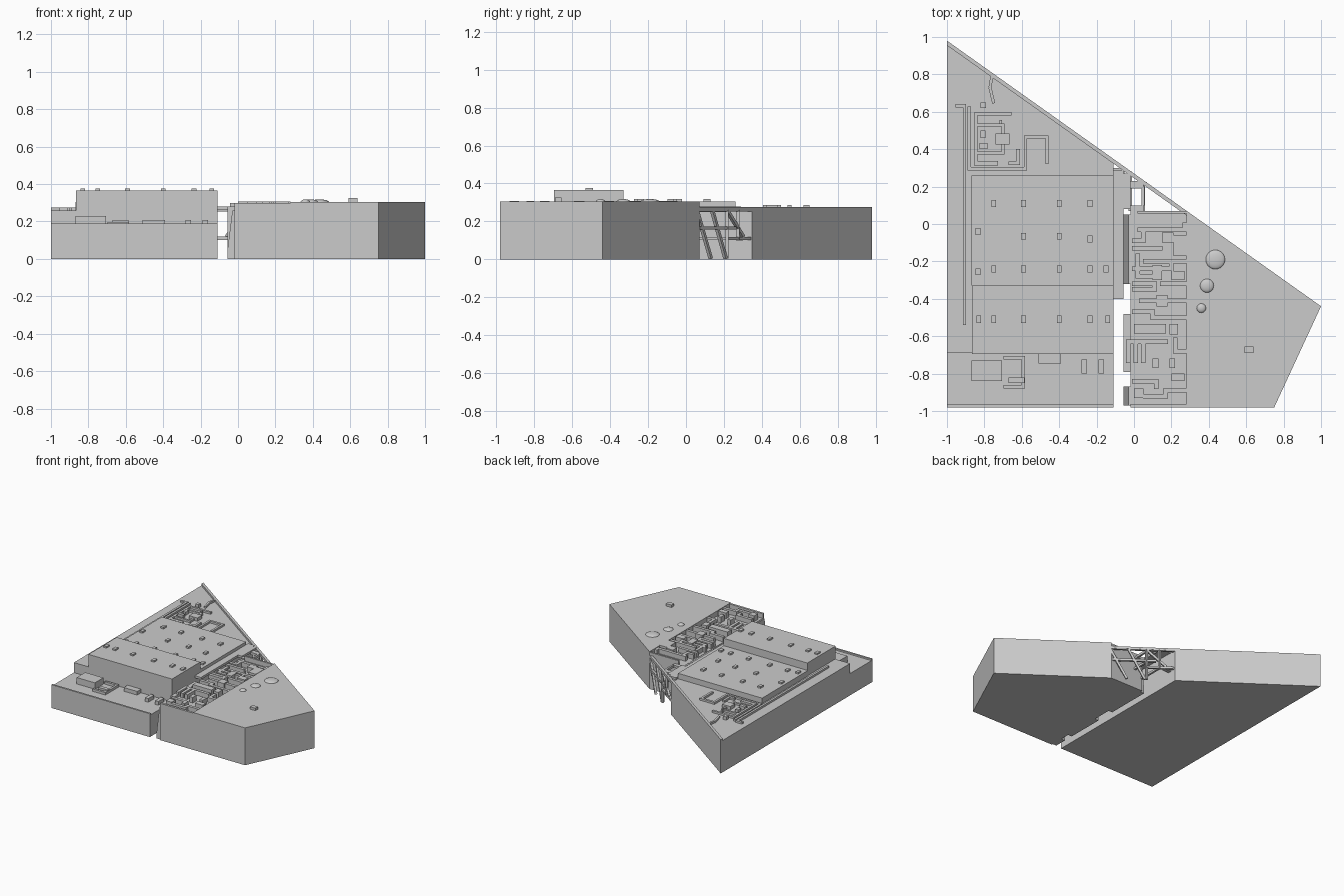
import bpy, bmesh, math
from mathutils import Vector


def finish(name, bm):
    bmesh.ops.recalc_face_normals(bm, faces=bm.faces)
    me = bpy.data.meshes.new(name)
    bm.to_mesh(me)
    bm.free()
    ob = bpy.data.objects.new(name, me)
    bpy.context.collection.objects.link(ob)
    return ob


def add_prism(bm, pts, z0, z1):
    lo = [bm.verts.new((x, y, z0)) for x, y in pts]
    hi = [bm.verts.new((x, y, z1)) for x, y in pts]
    bm.faces.new(lo[::-1])
    bm.faces.new(hi)
    n = len(pts)
    for i in range(n):
        j = (i + 1) % n
        bm.faces.new((lo[i], lo[j], hi[j], hi[i]))


def prism(name, pts, z0, z1):
    bm = bmesh.new()
    add_prism(bm, pts, z0, z1)
    return finish(name, bm)


def rect(x0, x1, y0, y1):
    return [(x0, y0), (x1, y0), (x1, y1), (x0, y1)]


def boxes(name, rects, z0, z1):
    bm = bmesh.new()
    for r in rects:
        add_prism(bm, rect(*r), z0, z1)
    return finish(name, bm)


def bars(name, segs, w):
    """Square section bars between point pairs."""
    bm = bmesh.new()
    for a, b in segs:
        a, b = Vector(a), Vector(b)
        d = b - a
        m = bmesh.ops.create_cube(bm, size=1)["verts"]
        q = d.to_track_quat('Z', 'Y')
        for v in m:
            v.co = (a + b) / 2 + q @ Vector((v.co.x * w, v.co.y * w, v.co.z * d.length))
    return finish(name, bm)


def runs(path, w):
    """Rectangles covering an axis-aligned duct path."""
    h = w / 2
    return [(min(a[0], b[0]) - h, max(a[0], b[0]) + h, min(a[1], b[1]) - h, max(a[1], b[1]) + h)
            for a, b in zip(path, path[1:])]


def hyp(x):
    return 0.98 - 0.71 * (x + 1)


# Left building: main mass, low front wing, raised halls
prism("left_block", [(-1, -.69), (-.11, -.69), (-.11, hyp(-.11)), (-1, .98)], 0, .26)
boxes("front_wing", [(-1, -.11, -.98, -.69)], 0, .178)
boxes("front_wing_parapet", [(-1, -.11, -.98, -.965)], .178, .19)
boxes("high_hall", [(-.865, -.11, -.695, -.33)], .178, .365)
boxes("middle_hall", [(-.87, -.11, -.33, .26)], .26, .305)
prism("diagonal_parapet", [(-1, .98), (-1, .955), (.28, .046), (.28, hyp(.28))], .258, .276)

# Roof vents
rows = [(.11, (-.75, -.59, -.4, -.235)), (-.04, (-.835,)), (-.065, (-.59, -.4)), (-.08, (-.235,)),
        (-.24, (-.75, -.59, -.4, -.235, -.15)), (-.256, (-.835,))]
boxes("middle_vents", [(x - .013, x + .013, y - .018, y + .018) for y, xs in rows for x in xs], .305, .319)
boxes("high_vents", [(x - .013, x + .013, -.53, -.49) for x in (-.83, -.75, -.59, -.4, -.235, -.14)], .365, .377)

# Ducts and units on the left roof
ducts = runs([(-.945, .632), (-.906, .632), (-.906, -.53)], .018)
ducts += runs([(-.88, .62), (-.88, .295), (-.58, .295), (-.58, .465), (-.465, .465), (-.465, .33)], .018)
ducts += runs([(-.845, .32), (-.845, .59), (-.665, .59)], .018)
ducts += runs([(-.845, .53), (-.70, .53), (-.70, .38), (-.83, .38)], .016)
ducts += runs([(-.83, .325), (-.74, .325)], .025)
ducts += runs([(-.66, .325), (-.62, .325), (-.62, .39)], .02)
boxes("left_roof_ducts", ducts, .26, .276)
boxes("left_roof_units", [(-.74, -.665, .425, .485), (-.83, -.78, .405, .43), (-.82, -.79, .62, .65),
                          (-.82, -.795, .46, .5), (-.72, -.705, .535, .555)], .26, .287)
bars("bent_pipe", [((-.76, .79, .268), (-.77, .73, .268)), ((-.77, .73, .268), (-.75, .645, .268))], .016)

# Units on the front wing
boxes("large_unit", [(-.87, -.705, -.84, -.73)], .178, .23)
boxes("small_units", [(-.51, -.39, -.745, -.69), (-.28, -.25, -.8, -.725), (-.19, -.16, -.8, -.725),
                      (-.67, -.585, -.85, -.82)], .178, .208)
boxes("front_ducts", runs([(-.69, -.715), (-.592, -.715), (-.592, -.87), (-.69, -.87)], .018), .178, .198)

# Right building: equipment court beside a tall plain block
boxes("court_block", [(-.02, .28, -.98, .07)], 0, .262)
boxes("court_walls", [(-.02, .28, -.98, -.962), (.02, .28, .055, .07)], .262, .3)
prism("right_block", [(.28, -.98), (.75, -.98), (1, -.44), (.28, hyp(.28))], 0, .305)

# Court machinery
duct_paths = [
    [(.03, -.03), (.27, -.03), (.27, -.005)], [(0, -.09), (.05, -.09), (.05, -.05)],
    [(0, -.13), (.14, -.13)], [(.02, -.17), (.02, -.28), (.1, -.28)],
    [(.06, -.2), (.27, -.2)], [(0, -.24), (.2, -.24), (.2, -.21)],
    [(.0, -.32), (.11, -.32), (.11, -.35), (.0, -.35)], [(.15, -.32), (.27, -.32)],
    [(.04, -.41), (.27, -.41)], [(.0, -.47), (.1, -.47), (.1, -.5), (.27, -.5)],
    [(-.03, -.63), (.17, -.63)], [(.22, -.62), (.22, -.68), (.27, -.68)],
    [(-.03, -.73), (-.03, -.65)], [(.01, -.73), (.01, -.65)], [(.05, -.73), (.05, -.65)],
    [(0, -.84), (.12, -.84), (.12, -.87)], [(.06, -.92), (.17, -.92), (.17, -.89), (.27, -.89)]]
boxes("court_ducts", [r for p in duct_paths for r in runs(p, .024)], .255, .3)
boxes("court_units", [
    (.21, .28, -.17, -.06), (.15, .21, -.1, -.045), (.12, .18, -.44, -.38), (.1, .15, -.3, -.22),
    (.0, .17, -.585, -.535), (.19, .235, -.59, -.535), (.1, .13, -.77, -.72), (.19, .22, -.77, -.72),
    (.2, .27, -.84, -.8), (.0, .05, -.93, -.88), (.2, .27, -.3, -.25)], .255, .308)

# Buttress strips along the alley
boxes("alley_annex", [(-.055, -.02, -.79, -.48)], 0, .28)
for i, (y0, y1) in enumerate([(-.97, -.87), (-.32, .05)]):
    bm = bmesh.new()
    prof = [(-.055, 0), (-.02, 0), (-.02, .26), (-.03, .26), (-.055, .06)]
    add_prism(bm, prof, y0, y1)
    for v in bm.verts:
        v.co = (v.co.x, v.co.z, v.co.y)
    finish("sloped_buttress_%d" % i, bm)

# Bridges over the alley
boxes("upper_bridge", [(-.112, -.055, -.4, .29), (-.056, -.02, .08, .27)], .262, .28)
boxes("lower_bridge", [(-.112, -.05, .27, .3)], .1, .12)
boxes("truss_deck", [(-.02, .05, .068, .1), (-.02, .05, .19, .23), (.04, .055, .1, .2)], .25, .27)

# Open truss continuing the diagonal facade
def on(x, z):
    return (x, hyp(x) - .012, z)

bars("facade_truss", [(on(-.12, .262), on(.28, .262)), (on(.28, .25), on(.18, .005)),
                      (on(.17, .26), on(.07, .005)), (on(.06, .26), on(.06, .005)),
                      (on(.06, .26), on(-.06, .12)), (on(-.11, .11), on(.06, .11)),
                      (on(0, .165), on(.27, .165)), (on(-.02, .26), on(-.02, .1)),
                      ((.05, .07, .165), on(.05, .165)), ((-.02, .07, .11), on(-.02, .11))], .017)

# Roof domes and hatch on the right block
for i, (x, y, r) in enumerate([(.435, -.19, .052), (.39, -.33, .037), (.36, -.45, .025)]):
    bm = bmesh.new()
    bmesh.ops.create_uvsphere(bm, u_segments=24, v_segments=10, radius=1)
    for v in bm.verts:
        v.co = (x + v.co.x * r, y + v.co.y * r, .304 + v.co.z * .014)
    ob = finish("roof_dome_%d" % i, bm)
    for p in ob.data.polygons:
        p.use_smooth = True
boxes("roof_hatch", [(.59, .64, -.69, -.655)], .305, .325)
